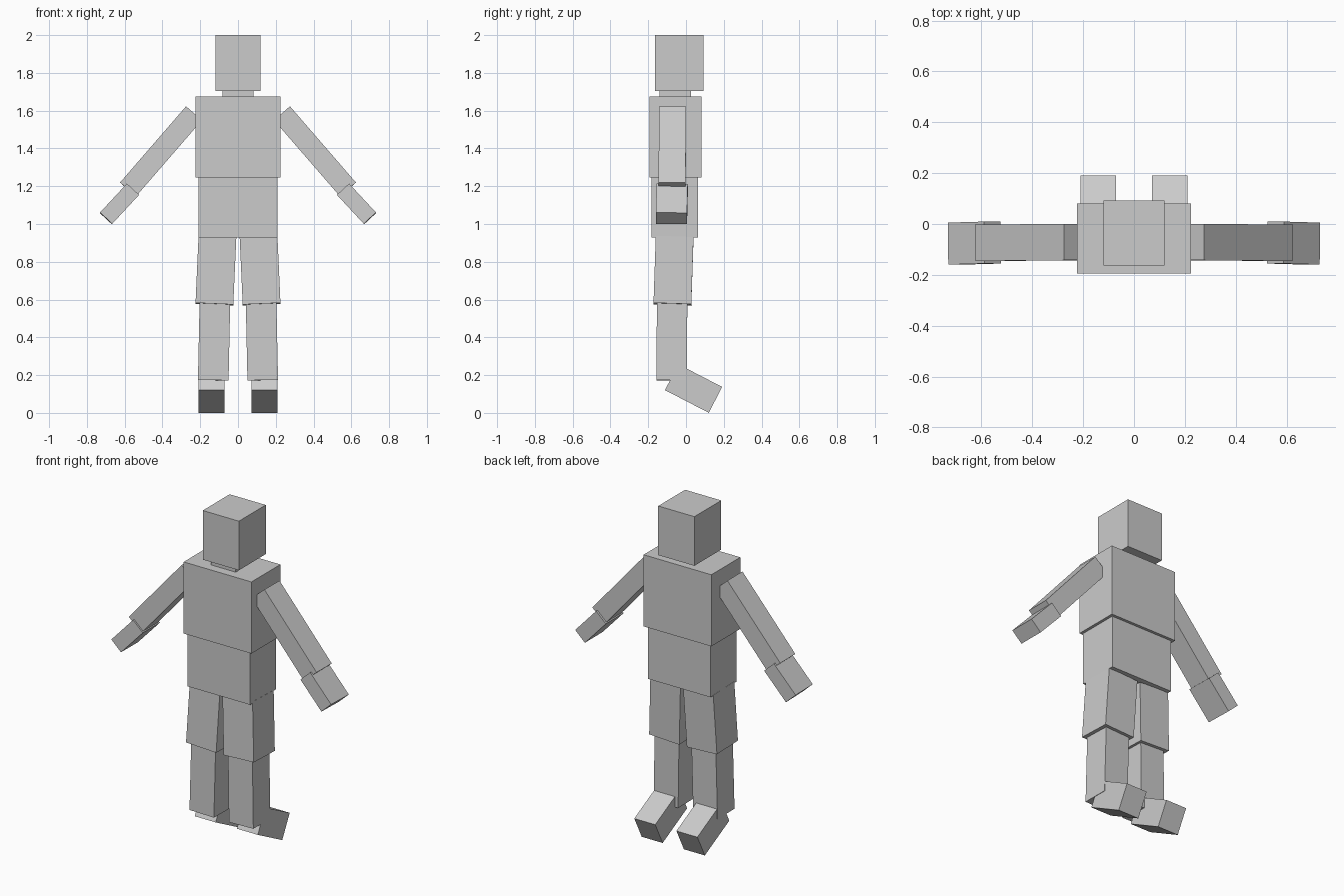
import bpy
from mathutils import Matrix, Vector

if "Cube" in bpy.data.objects:
    bpy.data.objects.remove(bpy.data.objects["Cube"])


def add_box(name, matrix):
    bpy.ops.mesh.primitive_cube_add(size=1)
    ob = bpy.context.object
    ob.name = name
    ob.data.name = name
    ob.data.transform(matrix)
    return ob


def block(name, x, y, z):
    """Upright box centred on x = 0, from half width and y, z ranges."""
    loc = Vector((0, sum(y) / 2, sum(z) / 2))
    size = Vector((2 * x, y[1] - y[0], z[1] - z[0]))
    add_box(name, Matrix.LocRotScale(loc, None, size))


def limb(name, start, end, width, depth):
    """Pair of mirrored boxes running from start to end."""
    for label, side in (("right", 1), ("left", -1)):
        p = Vector((side * start[0], *start[1:]))
        q = Vector((side * end[0], *end[1:]))
        axis = (q - p).normalized()
        across = Vector((0, 1, 0)).cross(axis).normalized()
        back = axis.cross(across)
        rot = Matrix((across, back, axis)).transposed()
        size = Vector((width, depth, (q - p).length))
        add_box(f"{label}_{name}",
                Matrix.LocRotScale((p + q) / 2, rot.to_quaternion(), size))


# Head and torso
block("head", 0.12, (-0.163, 0.092), (1.705, 2.0))
block("neck", 0.083, (-0.14, 0.027), (1.675, 1.705))
block("chest", 0.225, (-0.194, 0.081), (1.245, 1.675))
block("waist", 0.208, (-0.182, 0.064), (0.928, 1.245))

# Arms
limb("upper_arm", (0.233, -0.071, 1.586), (0.582, -0.074, 1.183), 0.112, 0.143)
limb("forearm", (0.557, -0.073, 1.183), (0.699, -0.077, 1.03), 0.088, 0.165)

# Legs
limb("thigh", (0.109, -0.06, 0.93), (0.125, -0.072, 0.575), 0.2, 0.2)
limb("shin", (0.122, -0.073, 0.6), (0.131, -0.077, 0.173), 0.162, 0.161)

# Feet, toes pitched downwards
limb("foot", (0.14, -0.076, 0.189), (0.14, 0.156, 0.069), 0.139, 0.154)
